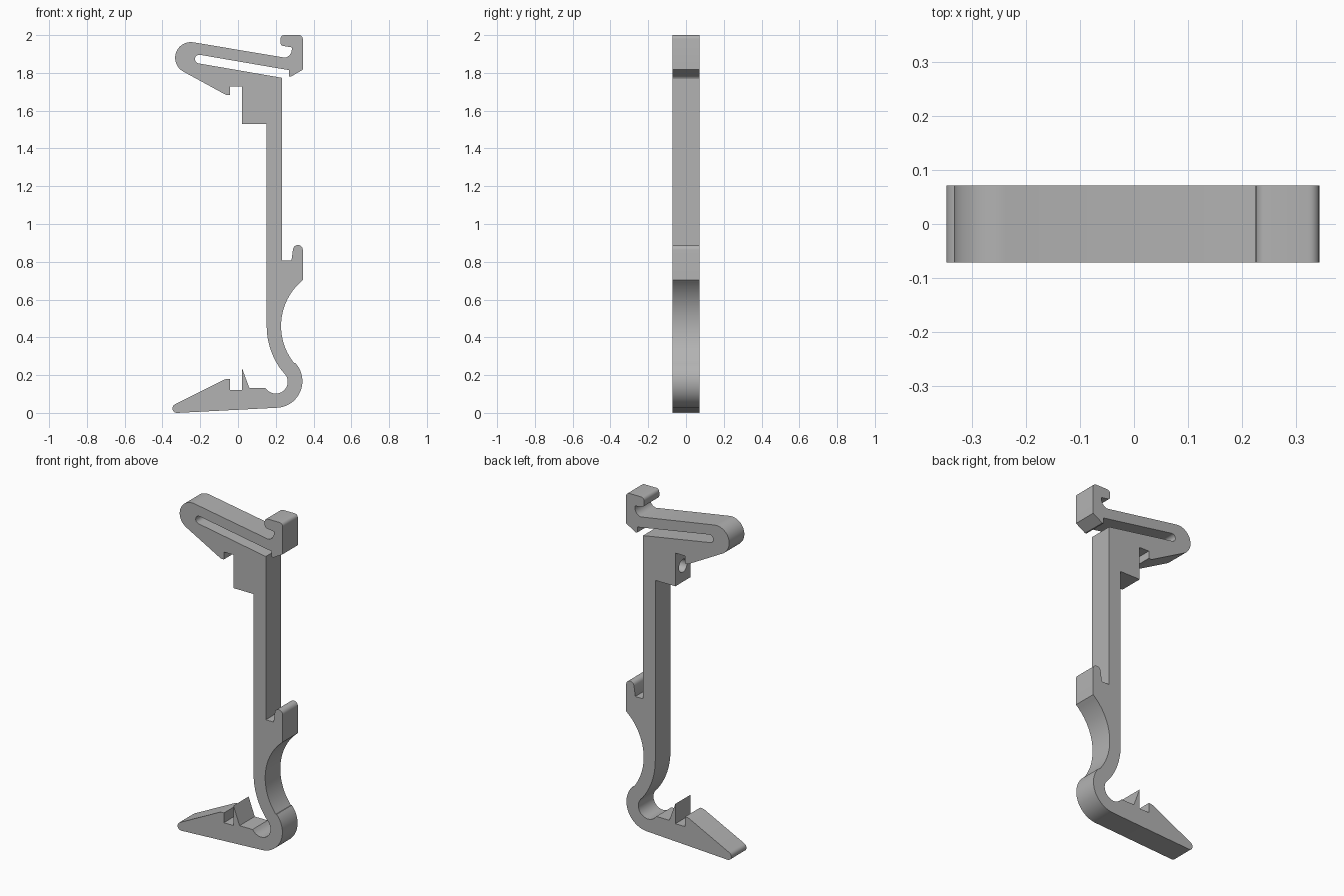
import bpy, bmesh, math
from mathutils import Matrix

cube = bpy.data.objects.get("Cube")
if cube:
    bpy.data.objects.remove(cube, do_unlink=True)

HALF = 0.071  # half of the clip's thickness


def arc(cx, cz, r, start, end, steps=12):
    """Points on a circle in the xz plane, angles in degrees."""
    angles = [math.radians(start + (end - start) * i / steps) for i in range(steps + 1)]
    return [(cx + r * math.cos(a), cz + r * math.sin(a)) for a in angles]


grey = bpy.data.materials.new("plain grey")
grey.use_nodes = True
colour = (0.45, 0.45, 0.45, 1)
grey.diffuse_color = colour
grey.node_tree.nodes["Principled BSDF"].inputs["Base Color"].default_value = colour

# Outline pieces, running anticlockwise from the top hook
hook = (arc(0.323, 1.98, 0.02, 0, 90, 5) + arc(0.245, 1.98, 0.02, 90, 180, 5)
        + arc(0.24, 1.958, 0.015, 180, 260, 4) + [(0.285, 1.935)]
        + arc(0.24, 1.925, 0.045, 0, -80, 8))
arm_end = arc(-0.25, 1.88, 0.083, 80, 241, 20)
upper_jaw = [(-0.07, 1.687), (-0.06, 1.683), (-0.043, 1.683), (-0.043, 1.727),
             (0.02, 1.727), (0.02, 1.53), (0.152, 1.53)]
inner_bend = arc(0.541, 0.46, 0.389, 180, 217, 16)
inner_curl = arc(0.2, 0.165, 0.063, 38, -140, 20)
lower_jaw = [(0.145, 0.132), (0.06, 0.132), (0.02, 0.24), (0.02, 0.122), (-0.043, 0.122),
             (-0.043, 0.18), (-0.06, 0.18), (-0.07, 0.177)]
foot_tip = arc(-0.323, 0.024, 0.024, 116, 273, 10)
outer_curl = arc(0.2, 0.168, 0.141, -87, 43, 24)
outer_bend = arc(0.541, 0.46, 0.313, 219, 130, 32)
catch = (arc(0.317, 0.863, 0.026, 0, 170, 12)
         + [(0.283, 0.806), (0.232, 0.806), (0.232, 1.774)])
slot_end = arc(-0.205, 1.873, 0.023, 260, 80, 12)
latch = [(0.232, 1.821), (0.27, 1.815), (0.27, 1.782), (0.28, 1.78), (0.343, 1.817)]
outline = (hook + arm_end + upper_jaw + inner_bend + inner_curl + lower_jaw + foot_tip
           + outer_curl + outer_bend + [(0.343, 0.703)] + catch + slot_end + latch)

# Clip body: the outline extruded through its thickness
bm = bmesh.new()
face = bm.faces.new([bm.verts.new((x, -HALF, z)) for x, z in outline])
swept = bmesh.ops.extrude_face_region(bm, geom=[face])
bmesh.ops.translate(bm, vec=(0, 2 * HALF, 0),
                    verts=[v for v in swept["geom"] if isinstance(v, bmesh.types.BMVert)])
bmesh.ops.recalc_face_normals(bm, faces=bm.faces[:])
mesh = bpy.data.meshes.new("clip_body")
bm.to_mesh(mesh)
bm.free()
mesh.materials.append(grey)
body = bpy.data.objects.new("clip_body", mesh)
bpy.context.collection.objects.link(body)

# Blind screw hole in the inner side of the upper block
bm = bmesh.new()
bmesh.ops.create_cone(bm, cap_ends=True, segments=32, radius1=0.038, radius2=0.038, depth=0.26,
                      matrix=Matrix.Translation((0.02, 0, 1.625))
                      @ Matrix.Rotation(math.pi / 2, 4, "Y"))
cutter_mesh = bpy.data.meshes.new("hole_cutter")
bm.to_mesh(cutter_mesh)
bm.free()
cutter_mesh.materials.append(grey)
cutter = bpy.data.objects.new("hole_cutter", cutter_mesh)
bpy.context.collection.objects.link(cutter)
cutter.hide_render = True
cutter.hide_viewport = True

hole = body.modifiers.new("screw hole", "BOOLEAN")
hole.operation = "DIFFERENCE"
hole.solver = "EXACT"
hole.object = cutter

# Smooth the rounded walls and keep the corners crisp
bpy.ops.object.select_all(action="DESELECT")
body.select_set(True)
bpy.context.view_layer.objects.active = body
bpy.ops.object.modifier_apply(modifier=hole.name)
bpy.data.objects.remove(cutter, do_unlink=True)
bpy.ops.object.shade_smooth_by_angle(angle=math.radians(25))
